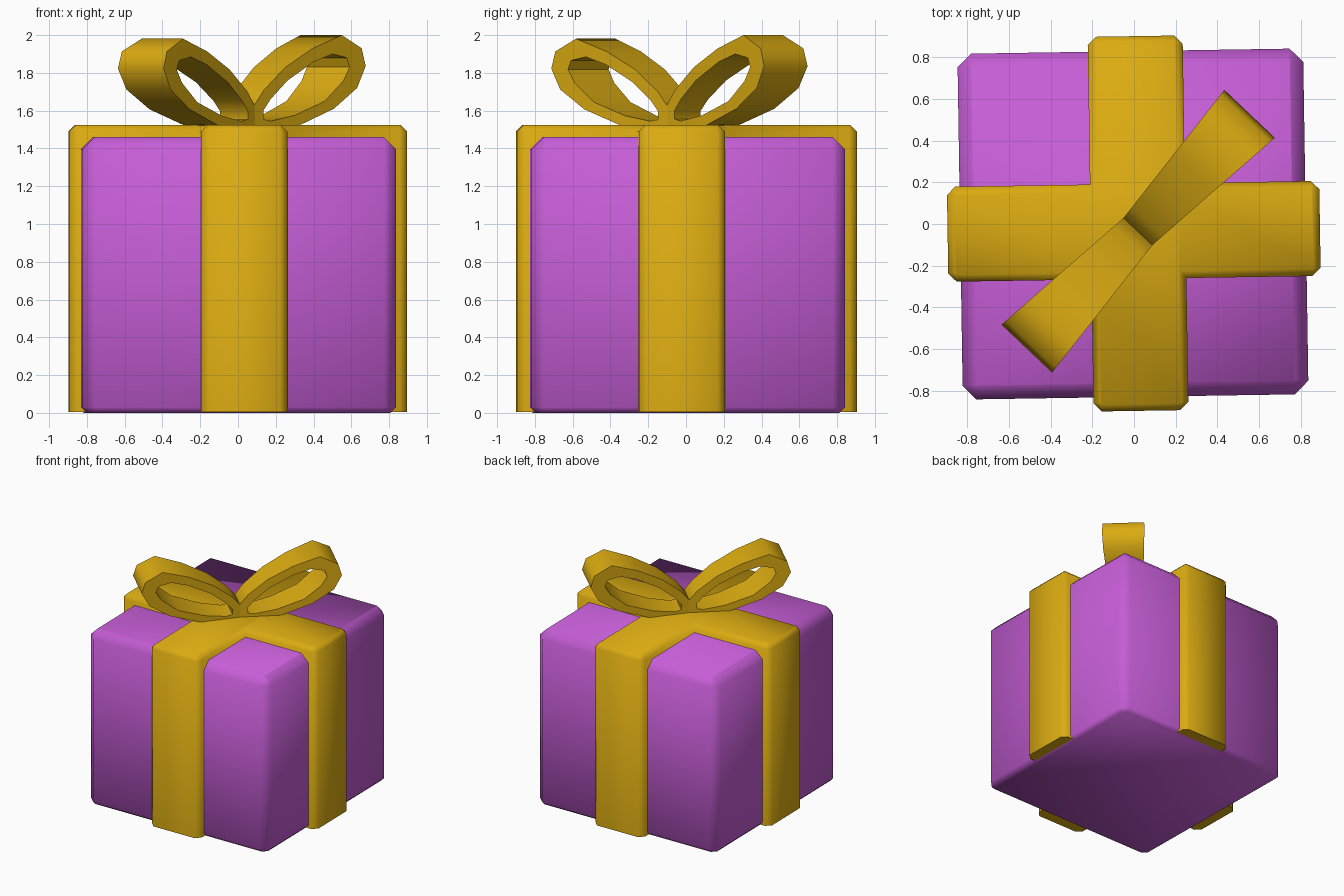
import bpy, bmesh, math
from mathutils import Matrix

if "Cube" in bpy.data.objects:
    bpy.data.objects.remove(bpy.data.objects["Cube"])


def material(name, rgb):
    m = bpy.data.materials.new(name)
    m.diffuse_color = (*rgb, 1)
    m.use_nodes = True
    m.node_tree.nodes["Principled BSDF"].inputs["Base Color"].default_value = m.diffuse_color
    return m


purple = material("purple_paper", (0.56, 0.11, 0.67))
gold = material("gold_ribbon", (0.71, 0.41, 0.006))


def finish(name, bm, mat, angle):
    bmesh.ops.recalc_face_normals(bm, faces=bm.faces)
    me = bpy.data.meshes.new(name)
    bm.to_mesh(me)
    bm.free()
    ob = bpy.data.objects.new(name, me)
    bpy.context.collection.objects.link(ob)
    me.materials.append(mat)
    bpy.ops.object.select_all(action='DESELECT')
    ob.select_set(True)
    bpy.context.view_layer.objects.active = ob
    bpy.ops.object.shade_smooth_by_angle(angle=math.radians(angle))
    return ob


def loft(name, rings, mat, angle):
    """Bridge stacked outlines and cap both ends."""
    bm = bmesh.new()
    loops = [[bm.verts.new(p) for p in r] for r in rings]
    n = len(loops[0])
    for a, b in zip(loops, loops[1:]):
        for i in range(n):
            bm.faces.new((a[i], a[(i + 1) % n], b[(i + 1) % n], b[i]))
    bm.faces.new(loops[0])
    bm.faces.new(loops[-1])
    return finish(name, bm, mat, angle)


TURN = math.radians(0.9)


# Box: square outline with cut corners, eased in at top and bottom
def box_ring(z, inset, h=0.83, c=0.065):
    pts = []
    for k in range(4):
        rot = Matrix.Rotation(k * math.pi / 2, 3, 'Z')
        for p in ((h - inset, -h + c, z), (h - inset, h - c, z)):
            pts.append(rot @ Matrix.Identity(3).col[0] * p[0]
                       + rot @ Matrix.Identity(3).col[1] * p[1]
                       + Matrix.Identity(3).col[2] * z)
    return pts


box = loft("gift_box", [box_ring(0, 0.03), box_ring(0.03, 0),
                        box_ring(1.395, 0), box_ring(1.46, 0.065)], purple, 60)
box.location.x = -0.005
box.rotation_euler.z = TURN


# Wrapping ribbon: one cross-shaped outline over top and sides
def cross_ring(z, d, w=0.228, c=0.04):
    pts = []
    for k, length in enumerate((0.873, 0.937, 0.915, 0.862)):
        ca, sa = [(1, 0), (0, 1), (-1, 0), (0, -1)][k]
        for x, y in ((w - d, d - w), (length - c, d - w), (length - d, c - w),
                     (length - d, w - c), (length - c, w - d)):
            pts.append((x * ca - y * sa, x * sa + y * ca, z))
    return pts


ribbon = loft("wrapping_ribbon", [cross_ring(0.006, 0), cross_ring(1.49, 0),
                                  cross_ring(1.523, 0.033)], gold, 60)
ribbon.location = (0.02, -0.035, 0)
ribbon.rotation_euler.z = TURN

# Bow loops: outer and inner profile (distance from knot, height), widening outward
OUTER = [(.611, 2.0), (.749, 1.93), (.777, 1.836), (.717, 1.72), (.554, 1.61), (.32, 1.525),
         (.09, 1.495), (0, 1.52), (-.01, 1.62), (.064, 1.71), (.214, 1.83), (.406, 1.93)]
INNER = [(.545, 1.9), (.645, 1.88), (.665, 1.83), (.62, 1.757), (.49, 1.65), (.28, 1.575),
         (.11, 1.545), (.06, 1.555), (.06, 1.6), (.11, 1.66), (.23, 1.76), (.41, 1.857)]


def bow_loop(name, side, zscale):
    bm = bmesh.new()

    def edge(profile, sign):
        return [bm.verts.new((side * s, sign * (0.095 + 0.0925 * s),
                              1.52 + (z - 1.52) * zscale)) for s, z in profile]
    rings = [edge(OUTER, -1), edge(OUTER, 1), edge(INNER, 1), edge(INNER, -1)]
    n = len(OUTER)
    for a, b in zip(rings, rings[1:] + rings[:1]):
        for i in range(n):
            j = (i + 1) % n
            bm.faces.new((a[i], a[j], b[j], b[i]))
    ob = finish(name, bm, gold, 50)
    ob.location = (0.02, -0.035, 0)
    ob.rotation_euler.z = math.radians(46.5)


bow_loop("bow_loop_right", 1, 1.0)
bow_loop("bow_loop_left", -1, 0.96)
